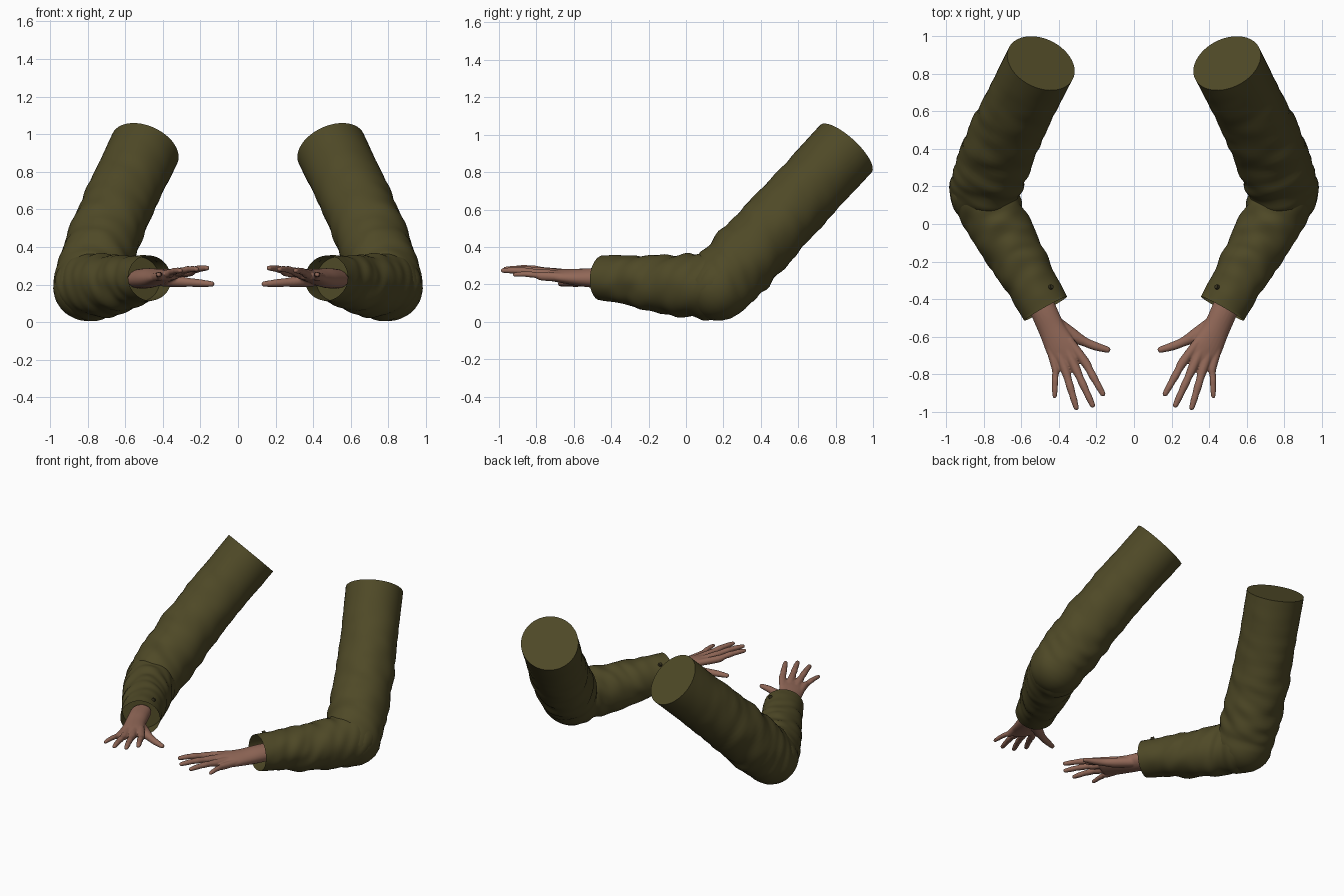
import bpy, bmesh, math
from mathutils import Vector, noise

if "Cube" in bpy.data.objects:
    bpy.data.objects.remove(bpy.data.objects["Cube"])


def material(name, rgb):
    m = bpy.data.materials.new(name)
    m.use_nodes = True
    m.diffuse_color = (*rgb, 1)
    m.node_tree.nodes["Principled BSDF"].inputs["Base Color"].default_value = (*rgb, 1)
    return m


olive = material("olive cloth", (0.078, 0.067, 0.02))
dark_olive = material("dark olive button", (0.035, 0.03, 0.012))
skin = material("skin", (0.29, 0.14, 0.098))


def smooth_rows(rows, steps):
    """Catmull-Rom interpolation of (x, y, z, half width, half height) rows."""
    pts = [Vector(r) for r in rows]
    pts = [pts[0] * 2 - pts[1]] + pts + [pts[-1] * 2 - pts[-2]]
    out = []
    for a, b, c, d in zip(pts, pts[1:], pts[2:], pts[3:]):
        for i in range(steps):
            t = i / steps
            out.append(0.5 * (2 * b + (c - a) * t + (2 * a - 5 * b + 4 * c - d) * t * t
                              + (3 * b - a - 3 * c + d) * t ** 3))
    return out + [pts[-2]]


def dome(row, neighbour):
    """Rows that close a tube end with a rounded dome, from the tip inward."""
    p, q = Vector(row[:3]), Vector(neighbour[:3])
    out_dir = (p - q).normalized()
    rows = []
    for i in range(6):
        a = math.radians(86 - i * 15)
        c = p + out_dir * math.sin(a) * min(row[3], row[4])
        rows.append(Vector((*c, row[3] * math.cos(a), row[4] * math.cos(a))))
    return rows


def tube(bm, rows, ref, sides=16, steps=5, start=True, end=True, wrinkle=None):
    """Loft elliptical rings along the rows; returns the end face."""
    path = smooth_rows(rows, steps)
    if start:
        path = dome(path[0], path[1]) + path
    if end:
        path = path + dome(path[-1], path[-2])[::-1]
    rings, travelled = [], 0
    for i, row in enumerate(path):
        p = Vector(row[:3])
        before, after = Vector(path[max(i - 1, 0)][:3]), Vector(path[min(i + 1, len(path) - 1)][:3])
        t = (after - before).normalized()
        u = (Vector(ref) - t * t.dot(Vector(ref))).normalized()
        v = t.cross(u)
        travelled += (p - before).length
        ring = []
        for k in range(sides):
            a = math.tau * k / sides
            s = 1 + wrinkle(travelled, a, i / len(path)) if wrinkle else 1
            ring.append(bm.verts.new(p + (u * row[3] * math.cos(a) + v * row[4] * math.sin(a)) * s))
        rings.append(ring)
    for r0, r1 in zip(rings, rings[1:]):
        for k in range(sides):
            j = (k + 1) % sides
            bm.faces.new((r0[k], r0[j], r1[j], r1[k]))
    bm.faces.new(rings[0][::-1])
    return bm.faces.new(rings[-1])


def finish(bm, name, mat, angle=50):
    bmesh.ops.recalc_face_normals(bm, faces=bm.faces)
    me = bpy.data.meshes.new(name)
    bm.to_mesh(me)
    bm.free()
    ob = bpy.data.objects.new(name, me)
    bpy.context.collection.objects.link(ob)
    me.materials.append(mat)
    bpy.ops.object.select_all(action="DESELECT")
    ob.select_set(True)
    bpy.context.view_layer.objects.active = ob
    bpy.ops.object.shade_smooth_by_angle(angle=math.radians(angle))
    return ob


def mirror(ob):
    m = ob.modifiers.new("other_side", "MIRROR")
    m.use_mirror_merge = False


def folds(strength, fade_start, fade_end):
    """Cloth folds running around the sleeve, fading out at the ends."""
    def f(s, a, t):
        fade = min(1, t / fade_start, (1 - t) / fade_end)
        n = noise.noise(Vector((s * 13 + math.sin(a) * 0.8, math.cos(a) * 1.1, math.sin(a) * 1.1)))
        return strength * max(fade, 0) * n
    return f


# Upper sleeve, from the rounded elbow to the flat shoulder cut
bm = bmesh.new()
tube(bm, [(0.80, 0.175, 0.188, 0.183, 0.183), (0.765, 0.273, 0.296, 0.192, 0.192),
          (0.70, 0.444, 0.481, 0.192, 0.19), (0.60, 0.65, 0.703, 0.188, 0.186),
          (0.495, 0.855, 0.925, 0.19, 0.187)],
     (1, 0, 0), sides=48, steps=12, end=False, wrinkle=folds(0.09, 0.2, 0.6))
mirror(finish(bm, "upper_sleeve", olive))

# Forearm sleeve with a hollow cuff
bm = bmesh.new()
rim = tube(bm, [(0.80, 0.17, 0.188, 0.178, 0.183), (0.74, 0.03, 0.192, 0.166, 0.168),
                (0.645, -0.14, 0.20, 0.154, 0.155), (0.56, -0.29, 0.222, 0.138, 0.134),
                (0.47, -0.45, 0.235, 0.131, 0.12)],
           (1, 0, 0), sides=48, steps=12, end=False, wrinkle=folds(0.10, 0.2, 0.25))
bmesh.ops.inset_individual(bm, faces=[rim], thickness=0.01)
lining = bmesh.ops.extrude_discrete_faces(bm, faces=[rim])["faces"][0]
bmesh.ops.translate(bm, verts=lining.verts, vec=(0.06, 0.11, -0.006))
mirror(finish(bm, "forearm_sleeve", olive))

# Cuff button
bm = bmesh.new()
bmesh.ops.create_cone(bm, cap_ends=True, segments=16, radius1=0.014, radius2=0.011, depth=0.014)
normal = Vector((-0.53, 0.27, 0.8))
bmesh.ops.rotate(bm, verts=bm.verts, matrix=normal.to_track_quat("Z", "Y").to_matrix())
bmesh.ops.translate(bm, verts=bm.verts, vec=(0.44, -0.335, 0.333))
mirror(finish(bm, "cuff_button", dark_olive, 30))

# Hand: wrist and palm, then fingers running back into the palm
bm = bmesh.new()
across = (0.9, -0.38, -0.17)
tube(bm, [(0.52, -0.37, 0.232, 0.07, 0.052), (0.477, -0.47, 0.234, 0.071, 0.053),
          (0.437, -0.56, 0.237, 0.072, 0.046), (0.388, -0.66, 0.246, 0.082, 0.035),
          (0.352, -0.73, 0.25, 0.076, 0.025)], across, sides=24)

# Each finger: palm root, knuckle, tip
fingers = [((0.345, -0.62, 0.258), (0.26, -0.735, 0.266), (0.165, -0.905, 0.288)),
           ((0.38, -0.62, 0.256), (0.312, -0.765, 0.266), (0.22, -0.965, 0.282)),
           ((0.42, -0.63, 0.25), (0.366, -0.775, 0.258), (0.307, -0.978, 0.274)),
           ((0.455, -0.63, 0.238), (0.418, -0.765, 0.243), (0.422, -0.917, 0.252))]
for i, (root, knuckle, tip) in enumerate(fingers):
    size = 0.85 if i == 3 else 1
    k, t = Vector(knuckle), Vector(tip)
    rows = [(*root, 0.024, 0.022), (*knuckle, 0.025 * size, 0.024)]
    for f, r in ((0.25, 0.0205), (0.45, 0.0215), (0.62, 0.0185), (0.78, 0.0185), (1, 0.0145)):
        arch = Vector((0, 0, 0.006 * math.sin(f * math.pi)))
        rows.append((*(k.lerp(t, f) + arch), r * size, r * size * 0.9))
    tube(bm, rows, across, steps=4)

# Thumb
tube(bm, [(0.42, -0.52, 0.226, 0.034, 0.034), (0.335, -0.587, 0.218, 0.037, 0.032),
          (0.262, -0.627, 0.212, 0.025, 0.024), (0.205, -0.65, 0.208, 0.023, 0.021),
          (0.14, -0.669, 0.203, 0.017, 0.015)], (0.5, 1, 0), steps=4)
hand = finish(bm, "hand", skin, 180)
remesh = hand.modifiers.new("blend_fingers", "REMESH")
remesh.mode = "VOXEL"
remesh.voxel_size = 0.0055
remesh.use_smooth_shade = True
soften = hand.modifiers.new("soften", "SMOOTH")
soften.factor = 0.5
soften.iterations = 5
mirror(hand)
